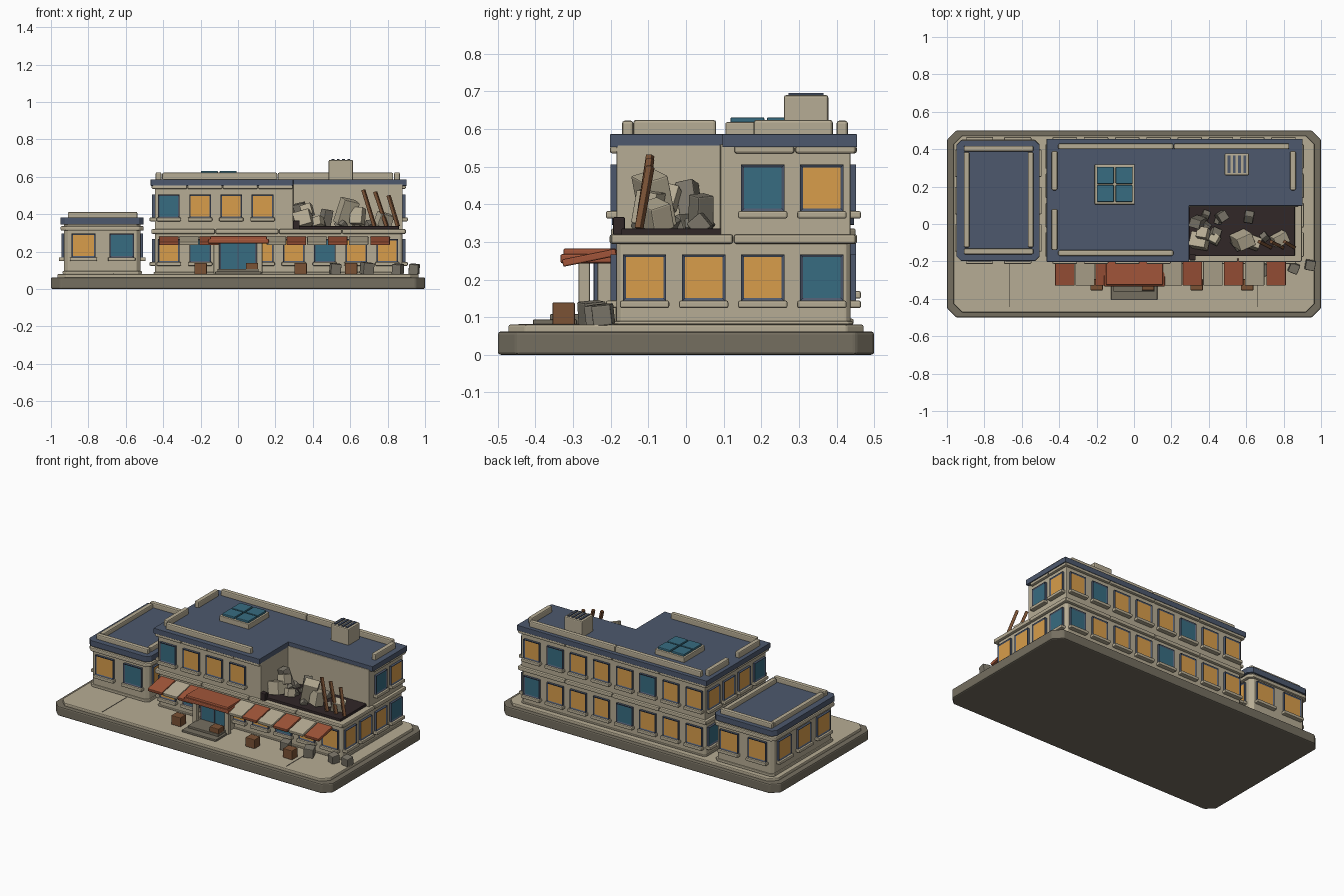
import bpy, bmesh, math, random
from mathutils import Matrix, Vector

if "Cube" in bpy.data.objects:
    bpy.data.objects.remove(bpy.data.objects["Cube"], do_unlink=True)
random.seed(4)


def material(name, r, g, b):
    m = bpy.data.materials.new(name)
    m.use_nodes = True
    col = [(c / 255) ** 2.2 for c in (r, g, b)] + [1]
    m.diffuse_color = col
    m.node_tree.nodes["Principled BSDF"].inputs["Base Color"].default_value = col
    return m


STONE = material("beige stone", 181, 171, 147)
BASE = material("dark stone", 116, 110, 96)
ROOF = material("slate blue", 78, 89, 109)
TEAL = material("teal glass", 58, 108, 128)
AMBER = material("amber glass", 215, 156, 76)
RED = material("terracotta", 160, 86, 60)
WOOD = material("brown wood", 122, 83, 56)
DARK = material("charred floor", 52, 43, 44)
RUBBLE = material("grey rubble", 122, 117, 105)


def finish(name, bm, mats, matrix=None, bevel=0.0):
    bmesh.ops.recalc_face_normals(bm, faces=bm.faces)
    mesh = bpy.data.meshes.new(name)
    bm.to_mesh(mesh)
    bm.free()
    for m in mats:
        mesh.materials.append(m)
    ob = bpy.data.objects.new(name, mesh)
    bpy.context.scene.collection.objects.link(ob)
    if matrix:
        ob.matrix_world = matrix
    if bevel:
        mod = ob.modifiers.new("edge", "BEVEL")
        mod.width, mod.segments = bevel, 2
    return ob


def block(name, centre, size, mat, rot=(0, 0, 0), bevel=0.004):
    bm = bmesh.new()
    bmesh.ops.create_cube(bm, size=1)
    bmesh.ops.scale(bm, vec=size, verts=bm.verts)
    turn = Matrix.Identity(4)
    for angle, axis in zip(rot, "XYZ"):
        turn = Matrix.Rotation(angle, 4, axis) @ turn
    return finish(name, bm, [mat], Matrix.Translation(centre) @ turn, bevel)


def span(name, x0, x1, y0, y1, z0, z1, mat, bevel=0.004):
    return block(name, ((x0 + x1) / 2, (y0 + y1) / 2, (z0 + z1) / 2),
                 (x1 - x0, y1 - y0, z1 - z0), mat, bevel=bevel)


def prism(name, outline, z0, z1, mat, bevel=0.004):
    bm = bmesh.new()
    face = bm.faces.new([bm.verts.new((x, y, z0)) for x, y in outline])
    top = bmesh.ops.extrude_face_region(bm, geom=[face])["geom"]
    bmesh.ops.translate(bm, vec=(0, 0, z1 - z0),
                        verts=[v for v in top if isinstance(v, bmesh.types.BMVert)])
    return finish(name, bm, [mat], bevel=bevel)


def chamfered(x0, x1, y0, y1, c):
    return [(x0 + c, y0), (x1 - c, y0), (x1, y0 + c), (x1, y1 - c),
            (x1 - c, y1), (x0 + c, y1), (x0, y1 - c), (x0, y0 + c)]


def notched(x0, x1, y0, y1, nx, ny):
    return [(x0, y0), (nx, y0), (nx, ny), (x1, ny), (x1, y1), (x0, y1)]


# Walls are named by side; the number is the quarter turn from the front
FRONT, RIGHT, BACK, LEFT = range(4)


def on_wall(side, wall, u, out, z):
    """Point u along the world axis of a wall, moved outwards."""
    return {FRONT: (u, wall - out, z), BACK: (u, wall + out, z),
            RIGHT: (wall + out, u, z), LEFT: (wall - out, u, z)}[side]


def window(name, side, wall, u, z, w, h, glass, sill=True):
    bm = bmesh.new()
    bmesh.ops.create_cube(bm, size=1)
    bmesh.ops.scale(bm, vec=(w, 0.03, h), verts=bm.verts)
    pane = min(bm.faces, key=lambda f: f.calc_center_median().y)
    bmesh.ops.inset_region(bm, faces=[pane], thickness=0.011, depth=0)
    bmesh.ops.translate(bm, vec=(0, 0.005, 0), verts=pane.verts)
    pane.material_index = 1
    turn = Matrix.Rotation(side * math.pi / 2, 4, "Z")
    finish(name, bm, [ROOF, glass], Matrix.Translation(on_wall(side, wall, u, 0, z)) @ turn)
    if sill:
        block(name + "_sill", on_wall(side, wall, u, 0.008, z - h / 2 - 0.009),
              (w + 0.016, 0.04, 0.02), STONE, (0, 0, side * math.pi / 2), 0.005)


def trim(name, side, wall, a, b, z0, z1, count, depth=0.03):
    """Segmented moulding along a wall."""
    step = (b - a) / count
    for i in range(count):
        block(name, on_wall(side, wall, a + step * (i + 0.5), 0, (z0 + z1) / 2),
              (step - 0.003, depth, z1 - z0), STONE, (0, 0, side * math.pi / 2), 0.006)


# Plinth and paving
prism("plinth", chamfered(-1, 1, -0.5, 0.5, 0.05), 0, 0.062, BASE, 0.008)
prism("paving", chamfered(-0.965, 0.965, -0.472, 0.472, 0.045), 0.05, 0.08, STONE, 0.005)
for x in (-0.665, 0.66):
    span("paving_joint", x - 0.002, x + 0.002, -0.445, -0.2, 0.079, 0.082, BASE, 0)

# Main building
X0, X1, Y0, Y1 = -0.445, 0.88, -0.185, 0.437
NX, NY = 0.295, 0.092
prism("ground_floor", chamfered(X0, X1, Y0, Y1, 0.012), 0.08, 0.32, STONE)
prism("wall_foot", chamfered(X0 - 0.006, X1 + 0.006, Y0 - 0.006, Y1 + 0.006, 0.012), 0.08, 0.09, STONE)
prism("upper_floor", notched(X0, X1, Y0, Y1, NX, NY), 0.31, 0.56, STONE)
prism("main_roof", notched(-0.467, 0.902, -0.202, 0.455, NX, 0.097), 0.552, 0.586, ROOF, 0.002)
for side, wall, a, b, n in ((FRONT, Y0, X0 - .015, X1 + .015, 4), (BACK, Y1, X0 - .015, X1 + .015, 4),
                            (LEFT, X0, Y0 - .015, Y1 + .015, 2), (RIGHT, X1, Y0 - .015, Y1 + .015, 2)):
    trim("floor_band", side, wall, a, b, 0.295, 0.32, n, 0.036)
    start = NY + 0.035 if side == RIGHT else a
    end = NX if side == FRONT else b
    trim("eaves_band", side, wall, start, end, 0.535, 0.555, n, 0.034)

# Main windows: every fourth pane is teal
W, H, GZ, UZ = 0.115, 0.124, 0.205, 0.443
xs = [-0.37 + 0.167 * i for i in range(8)]
ys = [-0.11 + 0.157 * i for i in range(4)]
for i, x in enumerate(xs):
    if i != 2:
        window("front_window", FRONT, Y0, x, GZ, W, H, TEAL if i % 4 == 1 else AMBER)
    if i < 4:
        window("upper_front_window", FRONT, Y0, x, UZ, W, H, TEAL if i == 0 else AMBER)
    window("back_window", BACK, Y1, x, GZ, W, H, TEAL if i % 4 == 3 else AMBER)
    window("upper_back_window", BACK, Y1, x, UZ, W, H, TEAL if i % 4 == 2 else AMBER)
for i, y in enumerate(ys):
    window("right_window", RIGHT, X1, y, GZ, W, H, TEAL if i == 3 else AMBER)
    window("left_window", LEFT, X0, y, GZ, W, H, TEAL if i == 3 else AMBER)
    window("upper_left_window", LEFT, X0, y, UZ, W, H, TEAL if i == 0 else AMBER)
    if i > 1:
        window("upper_right_window", RIGHT, X1, y, UZ, W, H, TEAL if i == 2 else AMBER)

# Roof parapets, skylight and vent
for x0, x1, y in ((-0.405, 0.21, 0.415), (0.213, 0.83, 0.415), (-0.405, 0.21, -0.155)):
    span("parapet", x0, x1, y - 0.015, y + 0.015, 0.58, 0.622, STONE, 0.007)
for x, y0, y1 in ((-0.425, 0.18, 0.39), (-0.425, -0.14, 0.08), (0.85, 0.18, 0.39)):
    span("parapet", x - 0.015, x + 0.015, y0, y1, 0.58, 0.624, STONE, 0.007)
span("skylight_frame", -0.21, 0.004, 0.105, 0.318, 0.58, 0.618, STONE)
for x in (-0.153, -0.053):
    for y in (0.163, 0.26):
        span("skylight_pane", x - 0.045, x + 0.045, y - 0.045, y + 0.045, 0.61, 0.631, TEAL)
span("roof_vent", 0.485, 0.615, 0.26, 0.378, 0.58, 0.69, STONE, 0.006)
for i in range(4):
    x = 0.508 + 0.028 * i
    span("vent_slat", x - 0.007, x + 0.007, 0.272, 0.365, 0.687, 0.696, ROOF, 0)

# Annex
AX0, AX1 = -0.93, -0.522
prism("annex_walls", chamfered(AX0, AX1, Y0, Y1, 0.02), 0.08, 0.35, STONE)
prism("annex_foot", chamfered(AX0 - .008, AX1 + .008, Y0 - .008, Y1 + .008, 0.02), 0.08, 0.096, STONE)
prism("annex_band", chamfered(AX0 - .018, AX1 + .018, Y0 - .014, Y1 + .014, 0.025), 0.312, 0.336, STONE, 0.006)
prism("annex_roof", chamfered(AX0 - .02, AX1 + .018, Y0 - .012, Y1 + .01, 0.025), 0.345, 0.382, ROOF, 0.002)
for y in (-0.147, 0.403):
    span("annex_parapet", -0.91, -0.538, y - 0.015, y + 0.015, 0.375, 0.412, STONE, 0.007)
for x in (-0.895, -0.553):
    span("annex_parapet", x - 0.015, x + 0.015, -0.125, 0.385, 0.375, 0.41, STONE, 0.007)
for i, x in enumerate((-0.826, -0.622)):
    window("annex_front_window", FRONT, Y0, x, 0.232, 0.13, 0.128, TEAL if i else AMBER)
    window("annex_back_window", BACK, Y1, x, 0.232, 0.13, 0.128, AMBER)
for i in range(3):
    window("annex_left_window", LEFT, AX0, -0.075 + 0.2 * i, 0.232, 0.13, 0.128, AMBER)
    window("annex_right_window", RIGHT, AX1, -0.075 + 0.2 * i, 0.232, 0.13, 0.128, AMBER)

# Entrance porch
span("entrance", -0.105, 0.105, -0.235, Y0, 0.08, 0.26, STONE)
window("entrance_door", FRONT, -0.23, 0, 0.175, 0.2, 0.15, TEAL, False)
span("door_mullion", -0.003, 0.003, -0.246, -0.238, 0.105, 0.245, ROOF, 0)
for x in (-0.115, 0.115):
    span("porch_post", x - 0.015, x + 0.015, -0.285, -0.255, 0.08, 0.25, STONE)
span("porch_canopy", -0.16, 0.165, -0.334, Y0, 0.243, 0.268, RED, 0.006)
span("canopy_top", -0.15, 0.155, -0.326, Y0, 0.262, 0.283, RED, 0.006)
span("lower_step", -0.122, 0.125, -0.407, -0.29, 0.08, 0.094, BASE)
span("middle_step", -0.11, 0.11, -0.362, -0.24, 0.08, 0.108, BASE)

# Awnings in alternating colours
for i, x in enumerate((-0.37, -0.262, -0.155, 0.205, 0.312, 0.422, 0.533, 0.645, 0.76)):
    red = i in (0, 2, 4, 6, 8)
    block("awning", (x, -0.257, 0.258), (0.104, 0.145, 0.02), RED if red else STONE, (0.2, 0, 0), 0.004)

# Collapsed corner: charred floor, broken edge, fallen masonry, leaning beams
span("charred_floor", NX, 0.86, -0.172, NY + 0.004, 0.31, 0.336, DARK)
span("broken_edge", NX, 0.33, -0.194, -0.162, 0.318, 0.366, DARK)
chunks = [(0.35, -0.09, 0.375, 0.09, 0.08, 0.08), (0.37, -0.05, 0.42, 0.06, 0.06, 0.06),
          (0.58, -0.085, 0.41, 0.09, 0.07, 0.14), (0.64, -0.1, 0.39, 0.07, 0.06, 0.09),
          (0.43, -0.08, 0.36, 0.05, 0.05, 0.05), (0.78, -0.08, 0.37, 0.08, 0.06, 0.07),
          (0.34, 0.01, 0.40, 0.06, 0.05, 0.12), (0.47, 0.04, 0.38, 0.05, 0.05, 0.09)]
for i, c in enumerate(chunks):
    tilt = [random.uniform(-0.35, 0.35) for _ in range(2)] + [random.uniform(-0.8, 0.8)]
    block("fallen_masonry", c[:3], c[3:], RUBBLE if i > 5 else STONE, tilt)
for i in range(9):
    s = random.uniform(0.03, 0.05)
    where = (random.uniform(0.34, 0.82), random.uniform(-0.13, 0.06), 0.345)
    block("small_rubble", where, (s, s, s), RUBBLE, [random.uniform(-1, 1) for _ in range(3)])
for x, dx, top in ((0.73, -0.06, 0.53), (0.795, -0.062, 0.52), (0.855, -0.05, 0.5)):
    foot, head = Vector((x, -0.125, 0.335)), Vector((x + dx, -0.095, top))
    lean = head - foot
    bm = bmesh.new()
    bmesh.ops.create_cube(bm, size=1)
    bmesh.ops.scale(bm, vec=(0.018, 0.018, lean.length), verts=bm.verts)
    finish("leaning_beam", bm, [WOOD], Matrix.Translation((foot + head) / 2)
           @ lean.to_track_quat("Z", "Y").to_matrix().to_4x4(), 0.002)

# Crates and street rubble
for x in (-0.2, 0.075, 0.335, 0.605):
    block("crate", (x, -0.325, 0.109), (0.066, 0.06, 0.06), WOOD)
for x, y, s in ((0.52, -0.25, 0.055), (0.69, -0.25, 0.06), (0.855, -0.236, 0.052), (0.942, -0.22, 0.052)):
    block("street_rubble", (x, y, 0.08 + s / 2), (s, s, s * 1.05), RUBBLE, (0.1, 0.08, random.uniform(-0.4, 0.4)))
